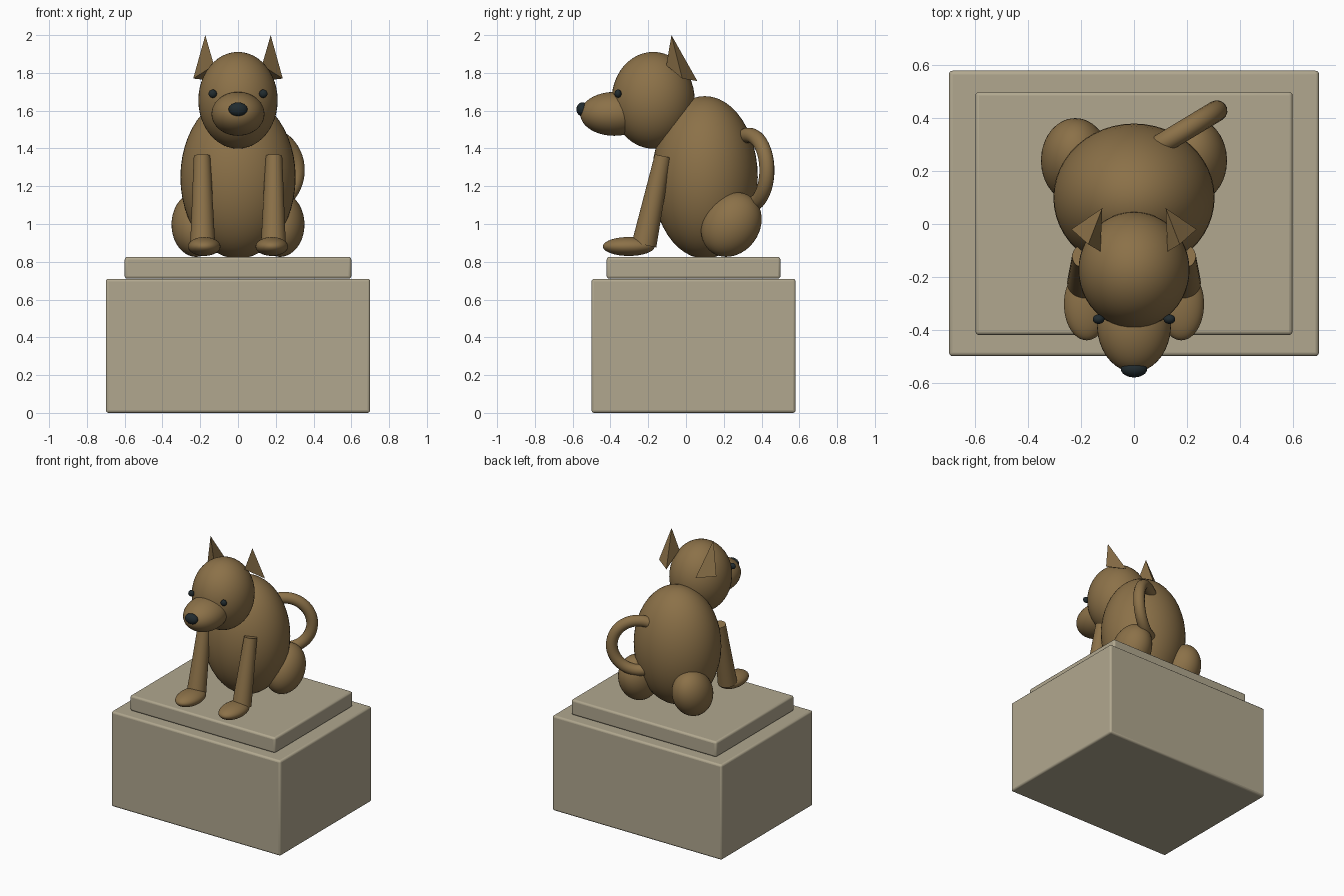
import bpy, bmesh, math
from mathutils import Vector

if "Cube" in bpy.data.objects:
    bpy.data.objects.remove(bpy.data.objects["Cube"], do_unlink=True)


def material(name, rgb):
    m = bpy.data.materials.new(name)
    m.use_nodes = True
    col = (*rgb, 1)
    m.diffuse_color = col
    m.node_tree.nodes["Principled BSDF"].inputs["Base Color"].default_value = col
    return m


stone = material("pale stone", (0.44, 0.39, 0.275))
fur = material("brown bronze", (0.26, 0.165, 0.065))
dark = material("dark nose", (0.015, 0.024, 0.028))


def finish(name, mat, smooth=True):
    ob = bpy.context.object
    ob.name = ob.data.name = name
    ob.data.materials.append(mat)
    if smooth:
        bpy.ops.object.shade_smooth_by_angle(angle=math.radians(40))
    return ob


def ellipsoid(name, loc, radii, mat=fur, tilt=0):
    bpy.ops.mesh.primitive_uv_sphere_add(segments=48, ring_count=24, location=loc,
                                         rotation=(math.radians(tilt), 0, 0))
    bpy.context.object.scale = radii
    return finish(name, mat)


def slab(name, loc, size):
    bpy.ops.mesh.primitive_cube_add(size=1, location=loc)
    ob = bpy.context.object
    ob.scale = size
    bpy.ops.object.transform_apply(location=False, rotation=False, scale=True)
    bevel = ob.modifiers.new("rounded edges", 'BEVEL')
    bevel.width = 0.014
    bevel.segments = 3
    return finish(name, stone)


def limb(name, bottom, top, r_bottom, r_top):
    a, b = Vector(bottom), Vector(top)
    axis = b - a
    bpy.ops.mesh.primitive_cone_add(vertices=32, radius1=r_bottom, radius2=r_top,
                                    depth=axis.length, location=(a + b) / 2,
                                    rotation=axis.to_track_quat('Z', 'Y').to_euler())
    return finish(name, fur)


def ear(name, s):
    # flat three-sided spike: rear, outer and front base corners, then the tip
    bm = bmesh.new()
    pts = [(0.12, 0.06, 1.757), (0.237, -0.02, 1.77), (0.127, -0.104, 1.84), (0.173, -0.077, 2.0)]
    rear, outer, front, tip = [bm.verts.new((s * x, y, z)) for x, y, z in pts]
    for f in ((rear, outer, front), (rear, outer, tip), (outer, front, tip), (front, rear, tip)):
        bm.faces.new(f)
    bmesh.ops.recalc_face_normals(bm, faces=bm.faces)
    me = bpy.data.meshes.new(name)
    bm.to_mesh(me)
    bm.free()
    me.materials.append(fur)
    bpy.context.collection.objects.link(bpy.data.objects.new(name, me))


def tail():
    # ring-shaped arc standing in an upright plane turned to the left rear
    turn, radius, sweep, n = math.radians(31), 0.185, math.radians(112), 32
    cu = bpy.data.curves.new("tail", 'CURVE')
    cu.dimensions = '3D'
    cu.bevel_depth = 0.04
    cu.bevel_resolution = 5
    cu.use_fill_caps = True
    sp = cu.splines.new('POLY')
    sp.points.add(n)
    for i, p in enumerate(sp.points):
        t = sweep * (1 - 2 * i / n)
        out = radius * math.cos(t)
        p.co = (0.155 + out * math.cos(turn), 0.333 + out * math.sin(turn),
                1.285 + radius * math.sin(t), 1)
    ob = bpy.data.objects.new("tail", cu)
    bpy.context.collection.objects.link(ob)
    bpy.ops.object.select_all(action='DESELECT')
    bpy.context.view_layer.objects.active = ob
    ob.select_set(True)
    bpy.ops.object.convert(target='MESH')
    ob = bpy.context.object
    ob.data.materials.clear()
    finish("tail", fur)


# Pedestal
slab("pedestal_block", (0, 0.04, 0.355), (1.4, 1.08, 0.71))
slab("pedestal_step", (0, 0.04, 0.768), (1.2, 0.92, 0.115))

# Torso and head
ellipsoid("body", (0, 0.1, 1.247), (0.305, 0.28, 0.43))
ellipsoid("head", (0, -0.174, 1.655), (0.21, 0.22, 0.256))
ellipsoid("muzzle", (0, -0.38, 1.583), (0.14, 0.18, 0.116))
ellipsoid("nose", (0, -0.548, 1.607), (0.05, 0.032, 0.037), dark)
tail()

# Paired parts
for side, s in (("left", 1), ("right", -1)):
    ellipsoid(f"{side}_eye", (s * 0.134, -0.36, 1.69), (0.022, 0.018, 0.022), dark)
    ear(f"{side}_ear", s)
    limb(f"{side}_front_leg", (s * 0.187, -0.222, 0.89), (s * 0.19, -0.122, 1.36), 0.066, 0.044)
    ellipsoid(f"{side}_front_paw", (s * 0.179, -0.303, 0.881), (0.086, 0.137, 0.05))
    ellipsoid(f"{side}_haunch", (s * 0.222, 0.24, 0.997), (0.13, 0.15, 0.18), tilt=-35)
